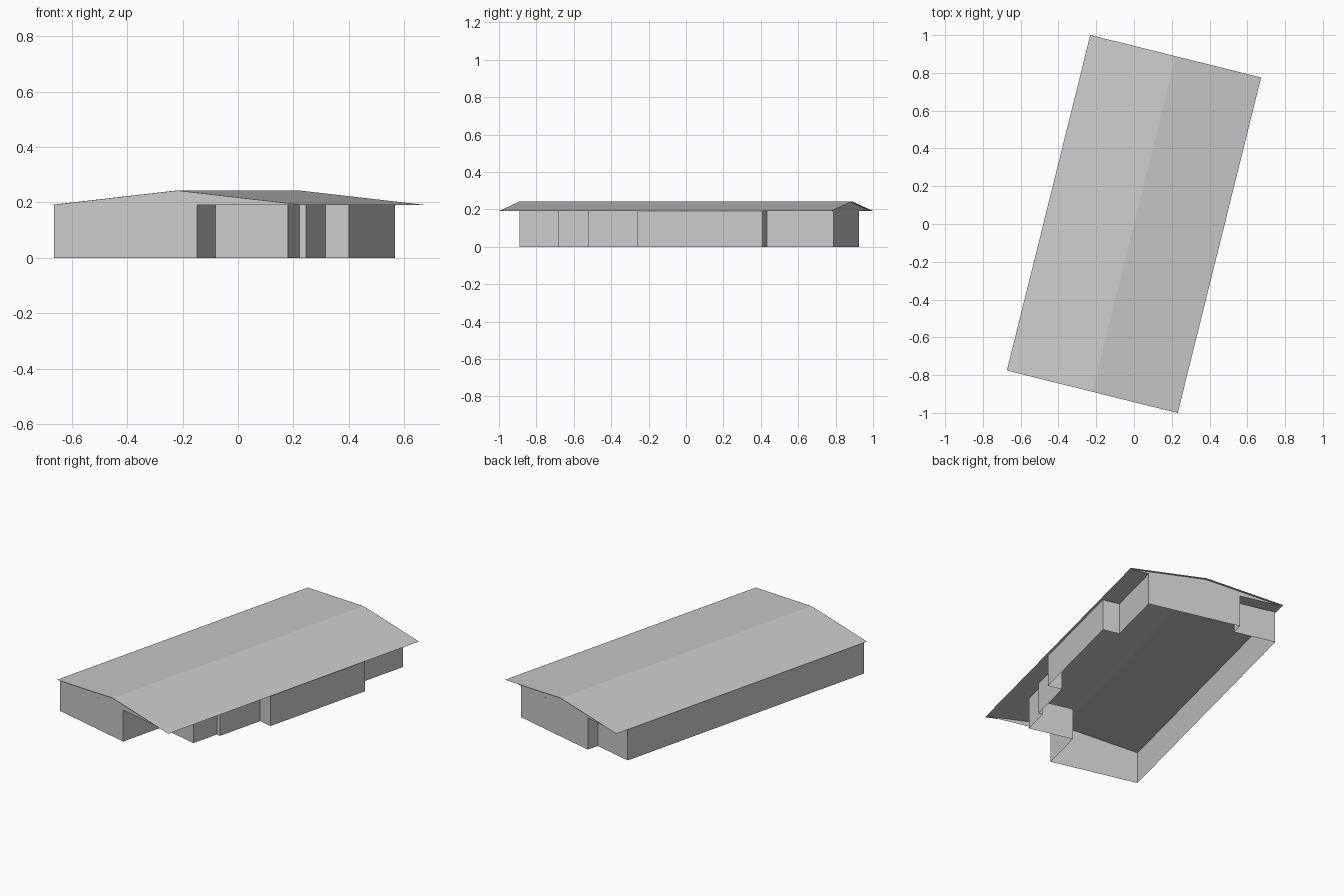
import bpy, math

if "Cube" in bpy.data.objects:
    bpy.data.objects.remove(bpy.data.objects["Cube"])

ANGLE = -math.atan2(0.2412, 0.9705)   # plan is turned on the site
HALF_W, HALF_L = 0.466, 0.915         # roof half width and half length
EAVE, RIDGE = 0.191, 0.243
END = 0.90                            # gable plane


def make(name, verts, faces):
    mesh = bpy.data.meshes.new(name)
    mesh.from_pydata(verts, [], faces)
    mesh.update()
    obj = bpy.data.objects.new(name, mesh)
    obj.rotation_euler.z = ANGLE
    bpy.context.collection.objects.link(obj)
    return obj


# Walls: stepped footprint extruded upward, open at top and bottom
plan = [(-0.461, -END), (0.071, -END), (0.071, -0.622), (0.34, -0.622),
        (0.34, -0.45), (0.365, -0.45), (0.365, -0.156), (0.451, -0.156),
        (0.451, 0.533), (0.35, 0.533), (0.35, END), (-0.21, END),
        (-0.21, 0.827), (-0.461, 0.827)]
n = len(plan)
verts = [(x, y, z) for z in (0, EAVE) for x, y in plan]
make("walls", verts, [(i, (i + 1) % n, (i + 1) % n + n, i + n) for i in range(n)])

# Roof: two thin slopes meeting at the ridge
section = [(-HALF_W, EAVE), (0, RIDGE), (HALF_W, EAVE)]
verts = [(x, y, z) for y in (-HALF_L, HALF_L) for x, z in section]
make("roof", verts, [(0, 1, 4, 3), (1, 2, 5, 4)])

# Gable triangles closing both ends above the walls
for name, side in (("front_gable", -1), ("back_gable", 1)):
    tri = [(x, side * END, z) for x, z in section]
    make(name, tri, [(0, 2, 1) if side < 0 else (0, 1, 2)])
